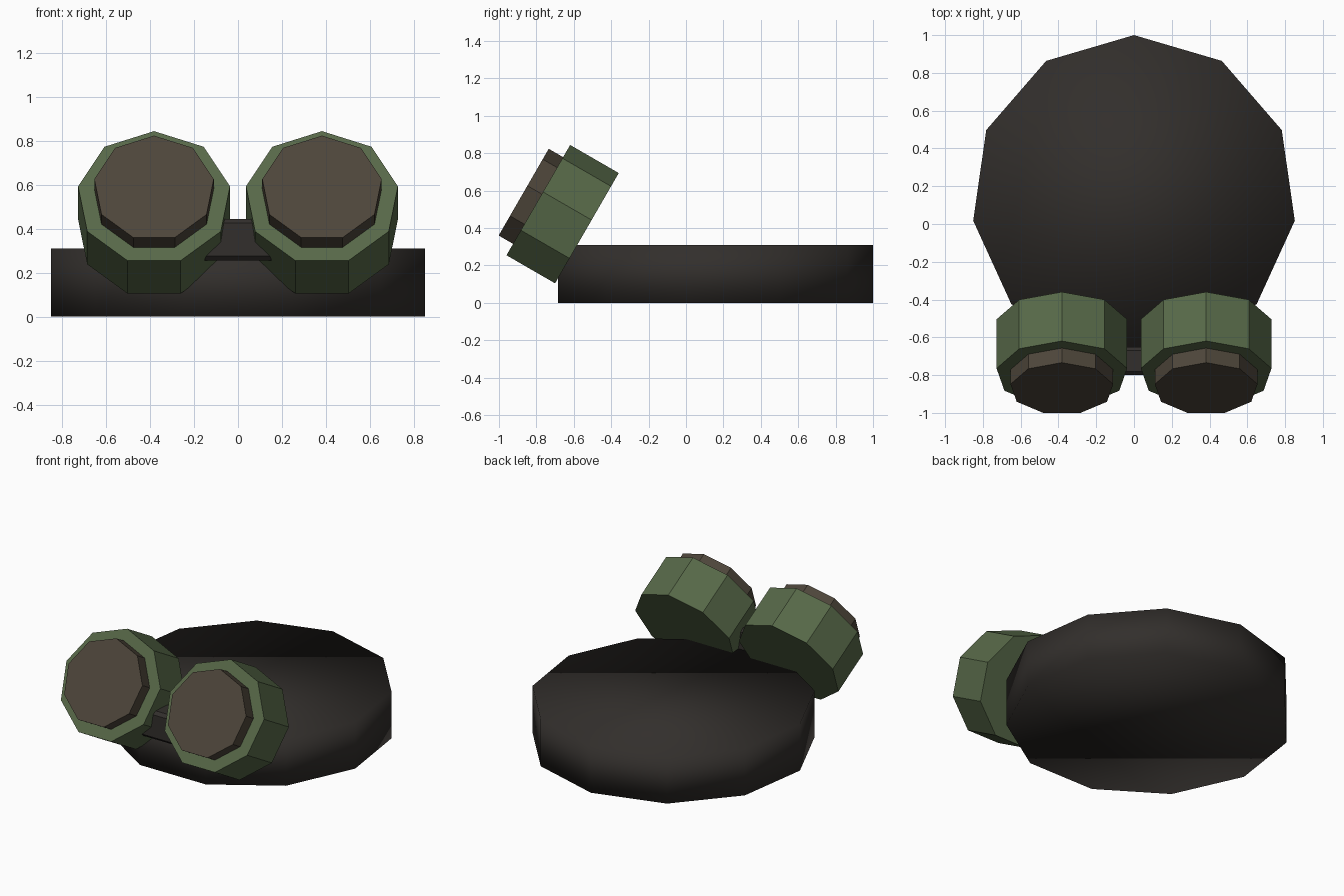
import bpy
from math import radians, cos, sin, pi
from mathutils import Matrix, Vector
import bmesh

if "Cube" in bpy.data.objects:
    bpy.data.objects.remove(bpy.data.objects["Cube"])


def material(name, rgb):
    m = bpy.data.materials.new(name)
    m.diffuse_color = (*rgb, 1)
    m.use_nodes = True
    m.node_tree.nodes["Principled BSDF"].inputs["Base Color"].default_value = m.diffuse_color
    return m


strap_mat = material("dark_strap", (0.032, 0.028, 0.025))
cup_mat = material("green_cup", (0.095, 0.14, 0.065))
lens_mat = material("brown_lens", (0.075, 0.06, 0.042))


def prism(name, sides, radius, z0, z1, matrix, mat, smooth=False):
    """Capped prism along local z with its first vertex on local +y."""
    bm = bmesh.new()
    ring = [bm.verts.new((radius * sin(-2 * pi * i / sides),
                          radius * cos(2 * pi * i / sides), z0)) for i in range(sides)]
    base = bm.faces.new(ring)
    top = bmesh.ops.extrude_face_region(bm, geom=[base], use_keep_orig=True)
    verts = [g for g in top["geom"] if isinstance(g, bmesh.types.BMVert)]
    bmesh.ops.translate(bm, verts=verts, vec=(0, 0, z1 - z0))
    bmesh.ops.recalc_face_normals(bm, faces=bm.faces)
    for f in bm.faces:
        f.smooth = smooth
    mesh = bpy.data.meshes.new(name)
    bm.to_mesh(mesh)
    bm.free()
    mesh.materials.append(mat)
    ob = bpy.data.objects.new(name, mesh)
    ob.matrix_world = matrix
    bpy.context.collection.objects.link(ob)
    return ob


# Head band: smooth-shaded solid eleven-sided drum
prism("head_band", 11, 0.86, 0, 0.31, Matrix.Translation((0, 0.14, 0)), strap_mat, True)

# Eye cups and lenses, facing forward and tilted 30 degrees upward
for side, x in (("left", -0.382), ("right", 0.382)):
    place = Matrix.Translation((x, -0.665, 0.465)) @ Matrix.Rotation(radians(60), 4, "X")
    prism(side + "_eye_cup", 9, 0.351, -0.15, 0.15, place, cup_mat)
    prism(side + "_lens", 9, 0.276, 0.10, 0.239, place, lens_mat)

# Nose bridge: bevelled block joining the cups
bpy.ops.mesh.primitive_cube_add(size=1, location=(0, -0.725, 0.35))
bridge = bpy.context.object
bridge.name = "nose_bridge"
bridge.scale = (0.34, 0.15, 0.19)
bpy.ops.object.transform_apply(location=False, rotation=False, scale=True)
bridge.data.materials.append(strap_mat)
bevel = bridge.modifiers.new("bevel", "BEVEL")
bevel.width = 0.02
bevel.segments = 1
